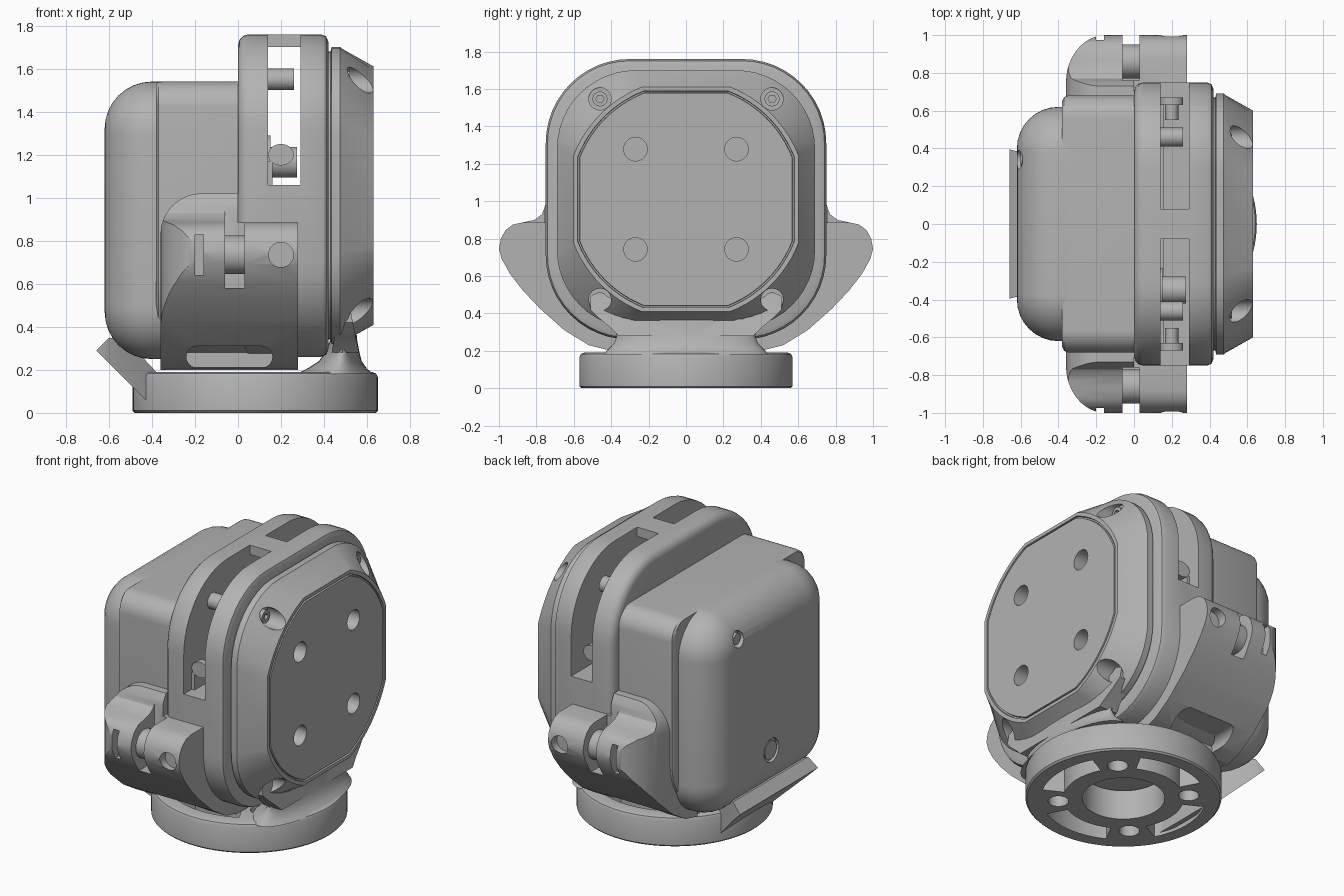
import bpy, bmesh
from math import sin, cos, pi, radians, hypot

if "Cube" in bpy.data.objects:
    bpy.data.objects.remove(bpy.data.objects["Cube"])

grey = bpy.data.materials.new("plain_grey")
grey.use_nodes = True
grey.diffuse_color = (0.45, 0.45, 0.45, 1)
grey.node_tree.nodes["Principled BSDF"].inputs["Base Color"].default_value = (0.45, 0.45, 0.45, 1)
MID = 1.01  # height of the head's centre


def place(axis, u, v, w):
    return {"x": (w, u, v), "y": (u, w, v), "z": (u, v, w)}[axis]


def loft(name, rings, axis):
    """Skin a list of (points, position) rings along an axis and cap the ends."""
    bm = bmesh.new()
    loops = [[bm.verts.new(place(axis, u, v, w)) for u, v in pts] for pts, w in rings]
    n = len(loops[0])
    for a, b in zip(loops, loops[1:]):
        for i in range(n):
            j = (i + 1) % n
            bm.faces.new((a[i], a[j], b[j], b[i]))
    bm.faces.new(loops[0][::-1])
    bm.faces.new(loops[-1])
    bmesh.ops.recalc_face_normals(bm, faces=bm.faces)
    mesh = bpy.data.meshes.new(name)
    bm.to_mesh(mesh)
    bm.free()
    ob = bpy.data.objects.new(name, mesh)
    bpy.context.collection.objects.link(ob)
    mesh.materials.append(grey)
    return ob


def prism(name, pts, axis, a, b):
    return loft(name, [(pts, a), (pts, b)], axis)


def arc(cu, cv, r, start, end, n=12, rv=None):
    rv = rv or r
    angles = [radians(start + (end - start) * i / n) for i in range(n + 1)]
    return [(cu + r * cos(t), cv + rv * sin(t)) for t in angles]


def circle(cu, cv, r, n=48, rv=None):
    return arc(cu, cv, r, 0, 360, n, rv)[:-1]


def box(name, u0, u1, v0, v1, axis, a, b):
    return prism(name, [(u0, v0), (u1, v0), (u1, v1), (u0, v1)], axis, a, b)


def rounded(hu, v0, v1, top, bottom):
    """Rectangle outline with separate top and bottom corner radii."""
    return (arc(hu - top, v1 - top, top, 0, 90) + arc(top - hu, v1 - top, top, 90, 180)
            + arc(bottom - hu, v0 + bottom, bottom, 180, 270)
            + arc(hu - bottom, v0 + bottom, bottom, 270, 360))


def modify(ob, kind, **settings):
    m = ob.modifiers.new(kind, kind)
    for k, v in settings.items():
        setattr(m, k, v)
    bpy.context.view_layer.objects.active = ob
    bpy.ops.object.modifier_apply(modifier=m.name)


def combine(ob, *others, op="DIFFERENCE"):
    for other in others:
        modify(ob, "BOOLEAN", operation=op, object=other, solver="EXACT")
        bpy.data.objects.remove(other)


def mirror(ob):
    modify(ob, "MIRROR", use_axis=(False, True, False), use_mirror_merge=False)


def square(h, r):
    return rounded(h, MID - h, MID + h, r, r)


# Base: round foot with centre bore, bolt holes and curved slots
FX = 0.08
base = loft("base", [(circle(FX, 0, r, 96), z) for r, z in
                     ((0.56, 0), (0.57, 0.01), (0.57, 0.165), (0.562, 0.183), (0.545, 0.19))], "z")
cuts = [prism("cut", circle(FX, 0, 0.24), "z", -0.1, 0.3)]
for k in range(4):
    a = 90 * k
    t = radians(a + 45)
    cuts.append(prism("cut", circle(FX + 0.38 * cos(t), 0.38 * sin(t), 0.06, 24), "z", -0.1, 0.3))
    slot = arc(FX, 0, 0.48, a - 28, a + 28) + arc(FX, 0, 0.35, a + 28, a - 28)
    cuts.append(prism("cut", slot, "z", -0.1, 0.3))
combine(base, *cuts)

# Slanted tab on the foot
tab = prism("base_tab", [(-0.66, 0.29), (-0.6, 0.35), (-0.51, 0.33), (-0.38, 0.19),
                         (-0.36, 0.02), (-0.39, 0.02)], "y", -0.5, 0.5)
combine(tab, prism("cut", [(-0.68, -0.4), (-0.6, -0.38), (-0.35, -0.2),
                           (-0.35, 0.2), (-0.6, 0.38), (-0.68, 0.4)], "z", -0.1, 0.5), op="INTERSECT")

# Neck and its two horns reaching the lower screws
loft("neck", [(circle(x, 0, rx, 48, ry), z) for z, x, rx, ry in
              ((0.18, 0.45, 0.18, 0.44), (0.205, 0.46, 0.14, 0.42), (0.24, 0.475, 0.1, 0.385),
               (0.28, 0.485, 0.08, 0.37), (0.33, 0.49, 0.065, 0.39), (0.38, 0.495, 0.055, 0.43))], "z")
side = [(0.36, 0.28), (0.4, 0.32), (0.46, 0.37), (0.51, 0.42), (0.51, 0.49), (0.47, 0.52), (0.4, 0.48)]
horns = prism("neck_horns", side + [(-u, v) for u, v in side[::-1]], "x", 0.4, 0.6)
combine(horns, prism("cut", [(0.42, 0.2), (0.58, 0.2), (0.55, 0.34), (0.53, 0.44), (0.52, 0.5),
                             (0.48, 0.5), (0.465, 0.44), (0.45, 0.36)], "y", -1, 1), op="INTERSECT")

# Rear housing: wide case and rounded back cover
loft("rear_case", [(rounded(0.68 - i, 0.26 + i, 1.54 - i * 0.3, 0.12 - i, 0.38 - i), x)
                   for i, x in ((0.03, -0.38), (0.008, -0.37), (0, -0.35), (0, 0.08))], "x")
cover_rings = []
for k in range(9):
    t = radians(90 * k / 8)
    i = 0.22 * (1 - sin(t))
    r = 0.25 - i
    cover_rings.append((rounded(0.62 - i, 0.25 + i, 1.54 - i, r, r), -0.4 - 0.22 * cos(t)))
cover_rings.append((rounded(0.62, 0.25, 1.54, 0.25, 0.25), -0.3))
cover = loft("back_cover", cover_rings, "x")
combine(cover, prism("cut", circle(0.34, 1.38, 0.05, 24), "x", -0.7, -0.57),
        prism("cut", circle(0.02, 0.55, 0.075, 32), "x", -0.7, -0.6))
prism("back_button", circle(0.02, 0.55, 0.06, 32), "x", -0.61, -0.615)
prism("back_screw", circle(0.34, 1.38, 0.035, 24), "x", -0.55, -0.6)

# Head ring with the open channel over its upper half
ring = loft("head_ring", [(square(0.75 - i, 0.45 - i), x) for i, x in
                          ((0.05, 0), (0.025, 0.007), (0.007, 0.025), (0, 0.05), (0, 0.385),
                           (0.01, 0.41), (0.035, 0.42))], "x")
combine(ring, box("cut", -0.3, 0.3, 1.06, 1.70, "x", 0.14, 0.29),
        box("cut", 0.08, 1, 1.06, 2, "x", 0.14, 0.29),
        box("cut", -1, -0.08, 1.06, 2, "x", 0.14, 0.29))

# Small hardware inside the channel
prism("channel_peg_collar", circle(-0.35, 1.175, 0.115, 32), "x", 0.13, 0.15)
prism("channel_peg", circle(-0.35, 1.165, 0.072, 32), "x", 0.13, 0.275)
for s in (1, -1):
    prism("channel_lug", circle(0.46 * s, 1.55, 0.05, 24), "x", 0.13, 0.26)
    prism("channel_screw_head", circle(0.2, 1.2, 0.06, 24, 0.05), "y", 0.63 * s, 0.67 * s)
    prism("channel_screw", circle(0.2, 1.2, 0.035, 24), "y", 0.55 * s, 0.65 * s)
box("channel_screw_mount", -0.67, 0.67, 1.04, 1.17, "x", 0.13, 0.16)

# Front plate: rounded square blending into a round face
outline = square(0.69, 0.42)


def ring_of(r):
    return [(u * r / hypot(u, v - MID), MID + (v - MID) * r / hypot(u, v - MID)) for u, v in outline]


plate = loft("front_plate", [(square(0.67, 0.4), 0.40), (square(0.67, 0.4), 0.43), (outline, 0.435),
                             (outline, 0.475), (square(0.682, 0.412), 0.485), (ring_of(0.645), 0.63),
                             (ring_of(0.622), 0.63), (ring_of(0.62), 0.618), (ring_of(0.612), 0.618),
                             (ring_of(0.61), 0.63)], "x")
cuts = []
for s in (1, -1):
    for d in (1, -1):
        cuts.append(prism("cut", circle(0.27 * s, MID + 0.268 * d, 0.063, 32), "x", 0.53, 0.8))
        cuts.append(prism("cut", circle(0.46 * s, MID + 0.537 * d, 0.06, 32), "x", 0.49, 0.8))
        screw = prism("corner_screw", circle(0.46 * s, MID + 0.537 * d, 0.04, 24), "x", 0.45, 0.52)
        combine(screw, prism("cut", circle(0.46 * s, MID + 0.537 * d, 0.022, 6), "x", 0.5, 0.6))
combine(plate, *cuts)

# Side clamps: curved ears, split for a bolt, joined by a strap below
ear = prism("side_clamp", [(0.40, 0.2), (0.52, 0.23), (0.65, 0.31), (0.78, 0.425), (0.87, 0.52),
                           (0.94, 0.61), (0.985, 0.69), (1.0, 0.745), (0.99, 0.8), (0.965, 0.845),
                           (0.925, 0.875), (0.87, 0.887), (0.81, 0.9), (0.77, 0.93), (0.752, 0.98),
                           (0.73, 1.02), (0.6, 1.02), (0.6, 0.6), (0.4, 0.36)], "x", -0.5, 0.5)
front = [(-0.36, 0.1)] + arc(-0.17, 0.83, 0.19, 180, 90) + [(0, 1.02), (0, 0.885), (0.28, 0.885), (0.28, 0.1)]
above = [(-0.36, 0.3)] + arc(-0.15, 0.75, 0.21, 180, 90, 12, 0.25) + [(0.28, 1.0), (0.28, 0.3)]
combine(ear, prism("cut", front, "y", 0, 1.2), prism("cut", above, "z", 0, 1.2), op="INTERSECT")
stadium = arc(0.11, 0.26, 0.05, -90, 90) + arc(-0.19, 0.26, 0.05, 90, 270)
combine(ear, box("cut", -0.06, 0.03, 0.58, 1.1, "y", 0.76, 1.1),
        box("cut", -0.2, -0.16, 0.64, 0.83, "y", 0.93, 1.1),
        prism("cut", stadium, "y", 0.3, 0.9),
        prism("cut", circle(0.2, 0.735, 0.058, 24), "y", 0.94, 1.1))
mirror(ear)
mirror(prism("clamp_bolt", circle(0.86, 0.735, 0.09, 32), "x", -0.1, 0.06))
box("clamp_strap", -0.42, 0.42, 0.2, 0.34, "x", -0.34, 0.28)

# Smooth shading with crisp edges
for ob in bpy.context.scene.objects:
    if ob.type == "MESH":
        bpy.ops.object.select_all(action="DESELECT")
        ob.select_set(True)
        bpy.context.view_layer.objects.active = ob
        bpy.ops.object.shade_smooth_by_angle(angle=radians(30))
